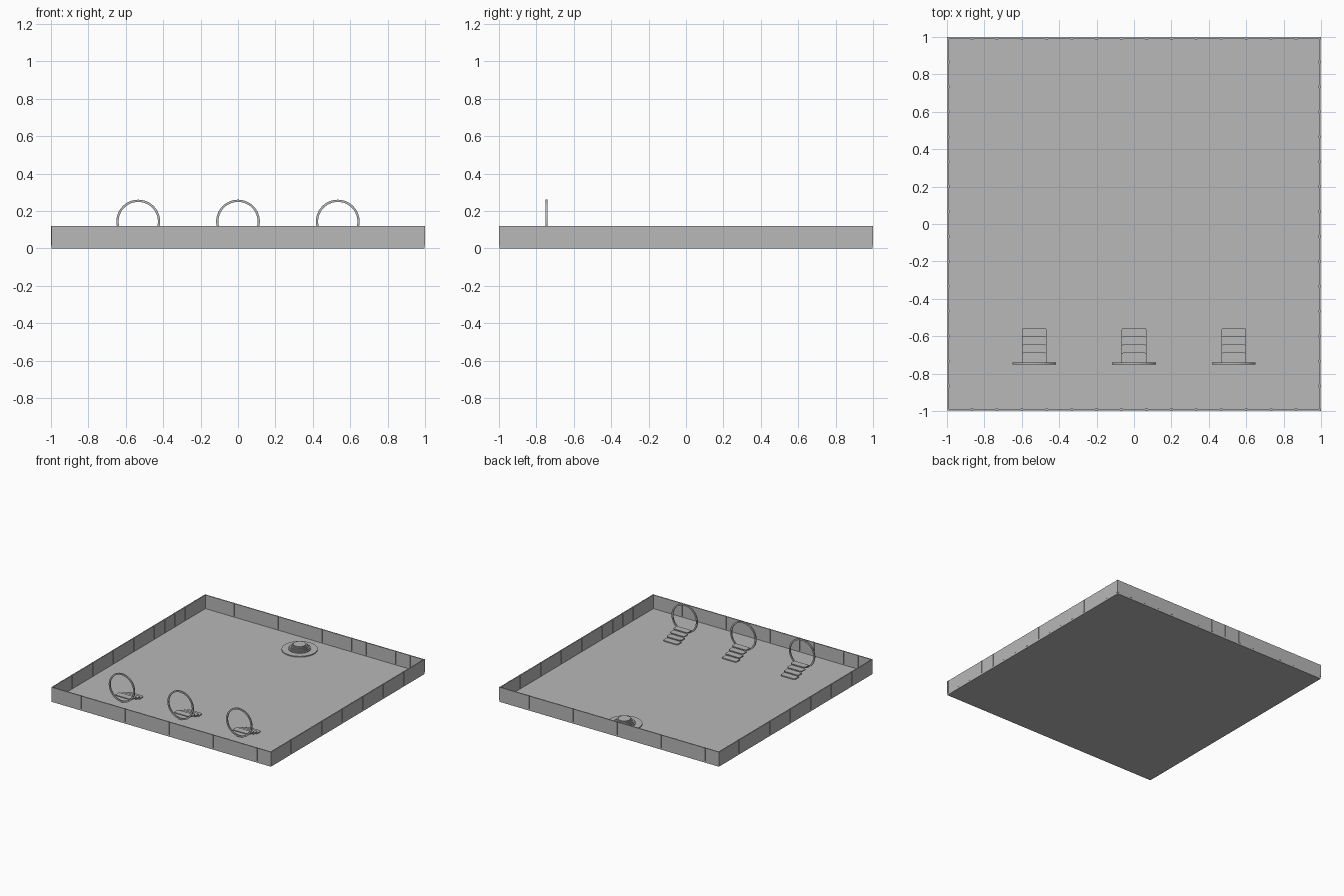
import bpy, bmesh, math

if "Cube" in bpy.data.objects:
    bpy.data.objects.remove(bpy.data.objects["Cube"])

grey = bpy.data.materials.new("plain grey")
grey.diffuse_color = (0.48, 0.48, 0.48, 1)
grey.use_nodes = True
grey.node_tree.nodes["Principled BSDF"].inputs["Base Color"].default_value = grey.diffuse_color


def finish(name, bm):
    bmesh.ops.recalc_face_normals(bm, faces=bm.faces[:])
    me = bpy.data.meshes.new(name)
    bm.to_mesh(me)
    bm.free()
    me.materials.append(grey)
    ob = bpy.data.objects.new(name, me)
    bpy.context.collection.objects.link(ob)
    return ob


def add_box(bm, x0, x1, y0, y1, z0, z1):
    vs = bmesh.ops.create_cube(bm, size=1)["verts"]
    for v in vs:
        v.co.x = x1 if v.co.x > 0 else x0
        v.co.y = y1 if v.co.y > 0 else y0
        v.co.z = z1 if v.co.z > 0 else z0


def add_prism(bm, outline, z0, z1):
    low = [bm.verts.new((x, y, z0)) for x, y in outline]
    top = [bm.verts.new((x, y, z1)) for x, y in outline]
    bm.faces.new(low[::-1])
    bm.faces.new(top)
    n = len(outline)
    for i in range(n):
        j = (i + 1) % n
        bm.faces.new((low[i], low[j], top[j], top[i]))


def smooth(ob):
    for o in bpy.context.selected_objects:
        o.select_set(False)
    ob.select_set(True)
    bpy.context.view_layer.objects.active = ob
    bpy.ops.object.shade_smooth_by_angle(angle=math.radians(30))


FLOOR = 0.008
WALL_TOP = 0.12
OUT, INN = 0.998, 0.99
UNIT = 2 / 15

# Floor slab
bm = bmesh.new()
add_box(bm, -OUT, OUT, -OUT, OUT, 0, FLOOR)
finish("floor", bm)

# Perimeter walls
bm = bmesh.new()
for s in (-1, 1):
    a, b = sorted((s * OUT, s * INN))
    add_box(bm, -OUT, OUT, a, b, 0, WALL_TOP)
    add_box(bm, a, b, -INN, INN, 0, WALL_TOP)
finish("walls", bm)

# Thin posts along every wall, showing on both faces
bm = bmesh.new()
for k in range(1, 16):
    c0 = -1 + k * UNIT - 0.0075
    c1 = min(c0 + 0.015, 1.0)
    for s in (-1, 1):
        a, b = sorted((s * 1.0, s * 0.987))
        add_box(bm, c0, c1, a, b, 0.015, WALL_TOP)
        add_box(bm, a, b, c0, c1, 0.015, WALL_TOP)
finish("wall_posts", bm)


# Upright gateway ring
def gateway_ring(cx):
    bm = bmesh.new()
    n = 48
    section = [(0.117, -0.75), (0.117, -0.74), (0.105, -0.74), (0.105, -0.75)]
    loops = []
    for i in range(n):
        t = 2 * math.pi * i / n
        loops.append([bm.verts.new((cx + r * math.cos(t), y, 0.143 + r * math.sin(t)))
                      for r, y in section])
    for i in range(n):
        p, q = loops[i], loops[(i + 1) % n]
        for j in range(4):
            k = (j + 1) % 4
            bm.faces.new((p[j], q[j], q[k], p[k]))
    smooth(finish("gateway_ring", bm))


# Floating steps with rounded far corners, climbing towards the ring
def steps(cx):
    bm = bmesh.new()
    w, r = 0.066, 0.02
    for i in range(4):
        far = -0.555 - 0.0435 * i
        near = max(far - 0.054, -0.74)
        outline = [(cx - w, near), (cx + w, near)]
        for sx, angles in ((1, (0, 30, 60, 90)), (-1, (90, 60, 30, 0))):
            for a in angles:
                t = math.radians(a)
                outline.append((cx + sx * (w - r + r * math.cos(t)),
                                far - 0.01 + 0.01 * math.sin(t)))
        top = 0.02 + 0.015 * i
        add_prism(bm, outline, top - 0.008, top)
    finish("steps", bm)


for cx in (-4 * UNIT, 0, 4 * UNIT):
    gateway_ring(cx)
    steps(cx)

# Round stepped dais near the back wall
bm = bmesh.new()
z = FLOOR
for r in (0.134, 0.084, 0.075, 0.066, 0.057, 0.048):
    pts = [(r * math.cos(2 * math.pi * i / 40), 0.8 + r * math.sin(2 * math.pi * i / 40))
           for i in range(40)]
    add_prism(bm, pts, z, z + 0.008)
    z += 0.008
smooth(finish("round_dais", bm))
